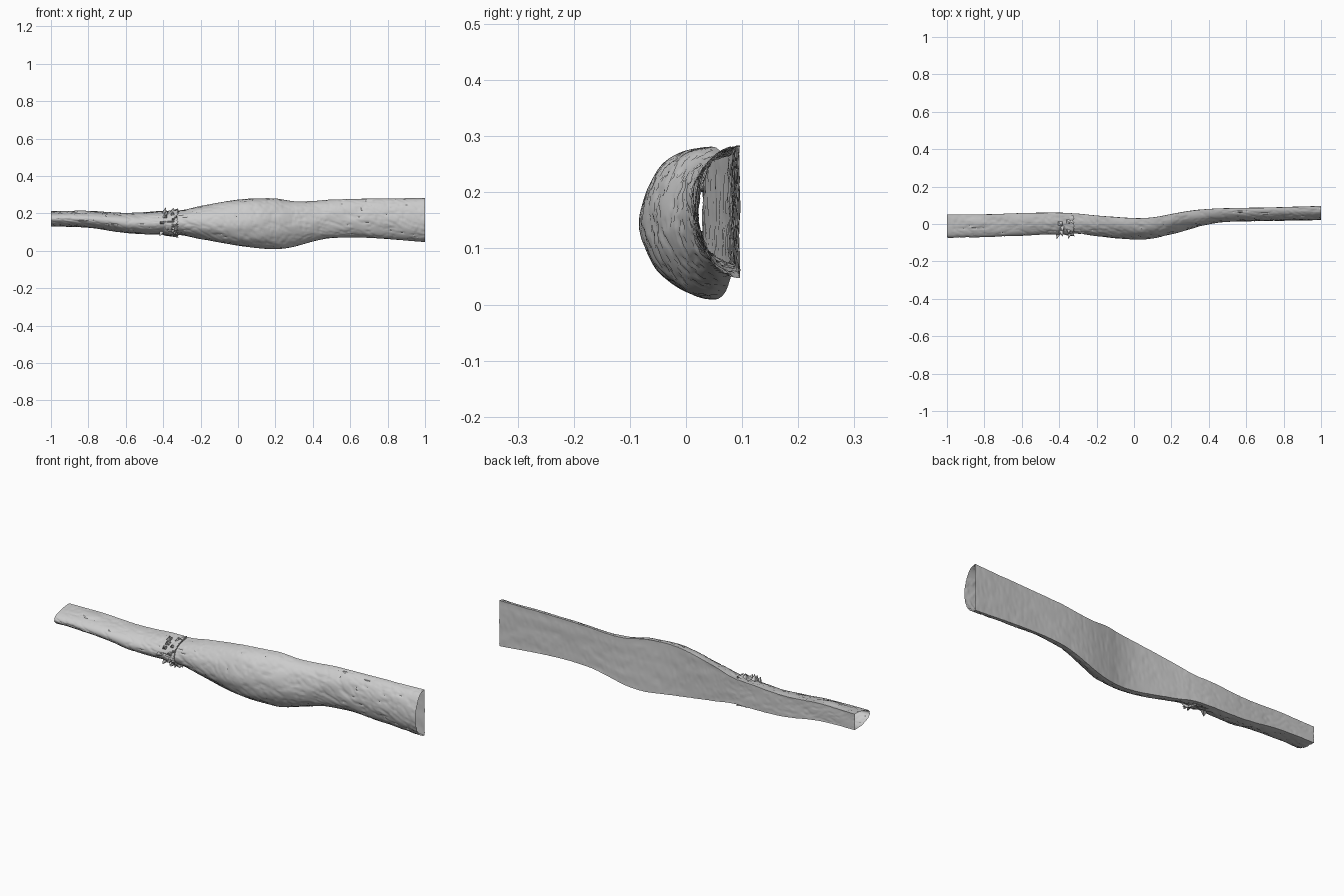
import bpy, bmesh, math, random
from mathutils import Vector, noise

if "Cube" in bpy.data.objects:
    bpy.data.objects.remove(bpy.data.objects["Cube"])

random.seed(4)

# Silhouette stations: x, top z, bottom z, front y, back y
STATIONS = [
    (-1.0, .212, .130, -.075, .050), (-0.8, .214, .124, -.070, .051),
    (-0.6, .203, .095, -.062, .058), (-0.4, .214, .087, -.055, .060),
    (-0.3, .218, .083, -.052, .055), (-0.2, .240, .063, -.064, .045),
    (0.0, .274, .028, -.082, .031), (0.1, .281, .015, -.075, .035),
    (0.2, .280, .009, -.056, .053), (0.3, .265, .022, -.027, .070),
    (0.4, .267, .050, -.001, .080), (0.5, .274, .068, .011, .084),
    (0.7, .279, .069, .016, .087), (1.0, .283, .047, .021, .096)]


def station(x):
    """Smoothly interpolated section sizes at x."""
    n = len(STATIONS)
    i = max(j for j in range(n - 1) if STATIONS[j][0] <= x + 1e-9)
    a, b = STATIONS[i], STATIONS[i + 1]
    p, q = STATIONS[max(i - 1, 0)], STATIONS[min(i + 2, n - 1)]
    h = b[0] - a[0]
    t = (x - a[0]) / h
    out = []
    for k in range(1, 5):
        m0 = (b[k] - p[k]) / (b[0] - p[0]) * h
        m1 = (q[k] - a[k]) / (q[0] - a[0]) * h
        out.append((2*t**3 - 3*t*t + 1) * a[k] + (t**3 - 2*t*t + t) * m0
                   + (3*t*t - 2*t**3) * b[k] + (t**3 - t*t) * m1)
    return out


def bark(x, y, z):
    """Bark relief: soft lumps plus narrow creases stretched along the grain."""
    lump = noise.noise(Vector((x * 9, y * 20, z * 20))) * .0035
    crease = abs(noise.noise(Vector((x * 14 + 7, y * 40, z * 40 + x * 12))))
    return lump - .004 * max(0, 1 - crease * 9)


def arc_point(x, a, lift=0.0):
    """Point on the rounded front; a = 0 top edge .. pi bottom edge."""
    top, bot, front, back = station(x)
    c, r, d = (top + bot) / 2, (top - bot) / 2, back - front
    y, z = back - d * math.sin(a) ** .95, c + r * math.cos(a)
    o = bark(x, y, z) * min(1, math.sin(a) * 3 + .25) + lift
    return Vector((x, y - o * math.sin(a), z + o * math.cos(a)))


def finish(bm, name, angle):
    bmesh.ops.recalc_face_normals(bm, faces=bm.faces)
    me = bpy.data.meshes.new(name)
    bm.to_mesh(me)
    bm.free()
    ob = bpy.data.objects.new(name, me)
    bpy.context.collection.objects.link(ob)
    bpy.ops.object.select_all(action='DESELECT')
    bpy.context.view_layer.objects.active = ob
    ob.select_set(True)
    bpy.ops.object.shade_smooth_by_angle(angle=math.radians(angle))
    return ob


def half_log(name, x0, x1, steps, arc=44, flat=16):
    """Open-ended D-section tube: rounded bark front and flat back."""
    bm = bmesh.new()
    rings = []
    for i in range(steps + 1):
        x = x0 + (x1 - x0) * i / steps
        pts = [arc_point(x, math.pi * j / arc) for j in range(arc + 1)]
        top, bot = pts[0], pts[-1]
        for j in range(1, flat):
            p = bot.lerp(top, j / flat)
            p.y += bark(x + 5, 0, p.z) * .5
            pts.append(p)
        rings.append([bm.verts.new(p) for p in pts])
    n = len(rings[0])
    for r, s in zip(rings, rings[1:]):
        for j in range(n):
            k = (j + 1) % n
            bm.faces.new((r[j], r[k], s[k], s[j]))
    return finish(bm, name, 40)


# Thin limb and swollen trunk, meeting at the break
half_log("thin_limb", -1.0, -0.35, 80)
half_log("swollen_trunk", -0.35, 1.0, 170)

# Torn bark collar, slanting across the front at the break
bm = bmesh.new()
rows = []
N = 46
for j in range(N + 1):
    a = math.pi * (.03 + .94 * j / N)
    start = -.355 - .065 * j / N
    row = []
    for k, (t, lift) in enumerate(((0, -.003), (.35, .006), (.7, .010), (1, .012), (.9, -.003))):
        x = start + (-.322 - start) * t
        jag = random.uniform(-.006, .006) if 0 < k < 4 else 0
        row.append(bm.verts.new(arc_point(x + jag, a, lift + jag * .6)))
    rows.append(row)
for r, s in zip(rows, rows[1:]):
    for k in range(4):
        bm.faces.new((r[k], r[k + 1], s[k + 1], s[k]))
finish(bm, "torn_bark_collar", 25)

# Splinters sticking out of the collar
bm = bmesh.new()
for i in range(16):
    a = math.pi * (.12 + .8 * i / 15 + random.uniform(-.02, .02))
    x = random.uniform(-.41, -.335)
    w, da = .011, .11
    base = [bm.verts.new(arc_point(x + dx, a + d, .002))
            for dx, d in ((-w, -da), (w, -da), (w, da), (-w, da))]
    tip = bm.verts.new(arc_point(x + random.uniform(-.012, .012), a,
                                 random.uniform(.014, .032)))
    for k in range(4):
        bm.faces.new((base[k], base[(k + 1) % 4], tip))
finish(bm, "splinters", 20)
